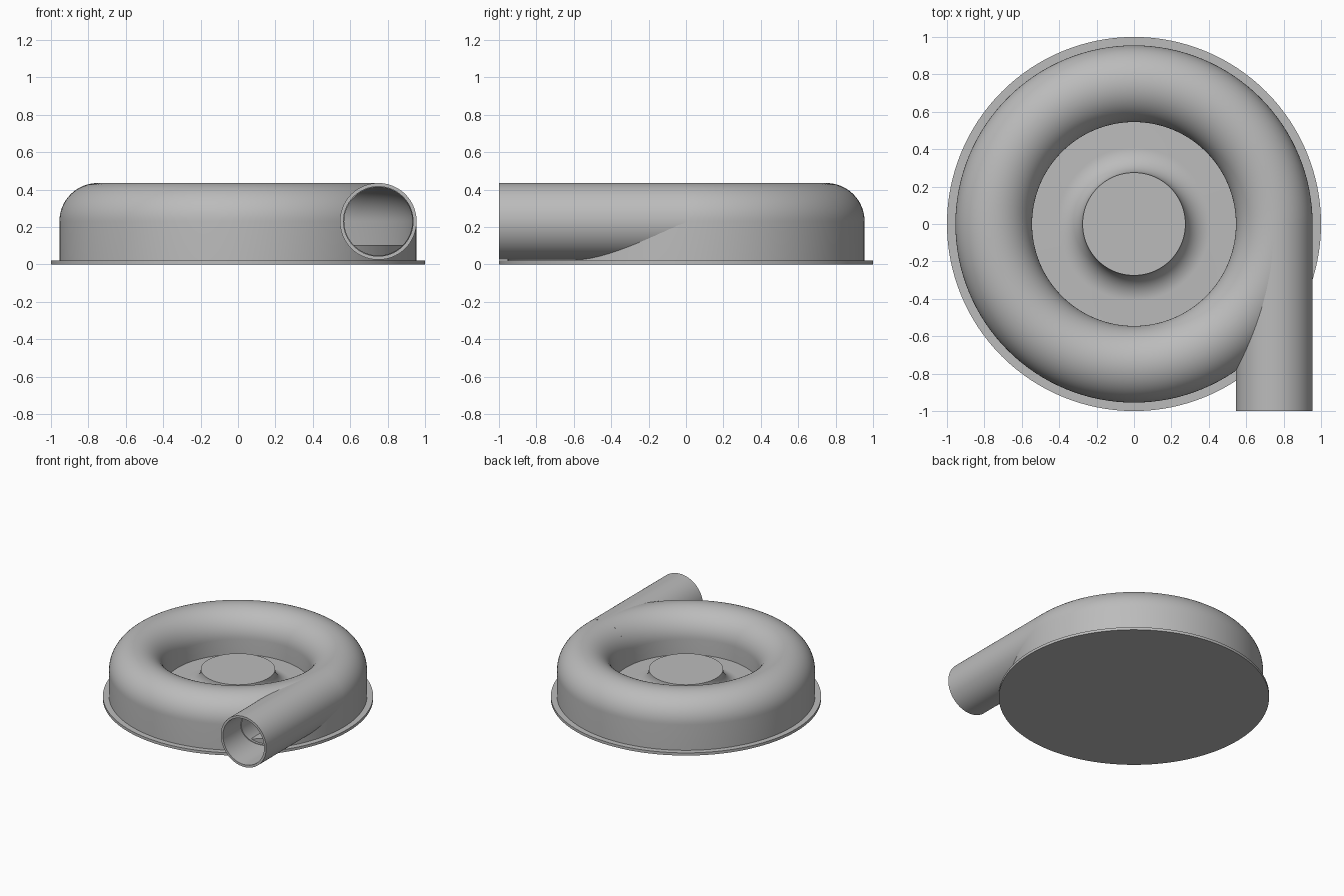
import bpy
import math

cube = bpy.data.objects.get("Cube")
if cube:
    bpy.data.objects.remove(cube, do_unlink=True)

# One grey for the whole housing
grey = bpy.data.materials.new("housing_grey")
grey.use_nodes = True
GREY = (0.5, 0.5, 0.5, 1)
grey.diffuse_color = GREY
grey.node_tree.nodes["Principled BSDF"].inputs["Base Color"].default_value = GREY

SIDES = 128
DUCT_R, DUCT_Z, TUBE = 0.75, 0.23, 0.205
BORE, FLOOR, HUB_TOP = 0.186, 0.105, 0.24


def arc(cx, cz, radius, start, end, steps):
    """Points along an arc, angles in degrees."""
    angles = [math.radians(start + (end - start) * i / steps) for i in range(steps + 1)]
    return [(cx + radius * math.cos(a), cz + radius * math.sin(a)) for a in angles]


def lathe(name, profile, closed=False):
    """Spin an (r, z) profile about z; an open profile gets capped ends."""
    n = len(profile)
    verts = [(r * math.cos(t), r * math.sin(t), z)
             for t in (2 * math.pi * s / SIDES for s in range(SIDES))
             for r, z in profile]
    faces = []
    for s in range(SIDES):
        a, b = s * n, (s + 1) % SIDES * n
        for i in range(n if closed else n - 1):
            j = (i + 1) % n
            faces.append((a + i, b + i, b + j, a + j))
    if not closed:
        faces.append([s * n for s in reversed(range(SIDES))])
        faces.append([s * n + n - 1 for s in range(SIDES)])
    mesh = bpy.data.meshes.new(name)
    mesh.from_pydata(verts, [], faces)
    mesh.update()
    obj = bpy.data.objects.new(name, mesh)
    bpy.context.collection.objects.link(obj)
    mesh.materials.append(grey)
    return obj


def smooth(obj):
    bpy.ops.object.select_all(action="DESELECT")
    obj.select_set(True)
    bpy.context.view_layer.objects.active = obj
    bpy.ops.object.shade_smooth_by_angle(angle=math.radians(30))


def lay_along_y(obj):
    """Turn a z-axis lathe into one running from the duct towards the front."""
    obj.rotation_euler.x = math.radians(90)
    obj.location = (DUCT_R, 0, DUCT_Z)


# Base flange
base = lathe("base_flange", [(1, 0), (1, 0.022)])

# Raised floor with a central hub flowing into it
fillet = HUB_TOP - FLOOR
hub_profile = [(0.94, 0.015), (0.94, FLOOR)]
hub_profile += arc(0.275 + fillet, HUB_TOP, fillet, 270, 180, 16)
hub = lathe("floor_and_hub", hub_profile)

# Hollow ring duct: straight outer wall, domed top, short inner wall
ring_profile = [(DUCT_R + TUBE, 0.02)]
ring_profile += arc(DUCT_R, DUCT_Z, TUBE, 0, 180, 32)
ring_profile += [(DUCT_R - TUBE, FLOOR - 0.005), (DUCT_R - 0.188, FLOOR - 0.005)]
ring_profile += arc(DUCT_R, DUCT_Z, 0.188, 180, 0, 32)
ring_profile += [(DUCT_R + 0.188, 0.02)]
ring = lathe("ring_duct", ring_profile, closed=True)

# Outlet pipe leaving the ring on a tangent
pipe = lathe("outlet_pipe", [(TUBE, 0), (TUBE, 1), (BORE, 1), (BORE, 0)], closed=True)
lay_along_y(pipe)

# Cutter that opens the ring wall into the pipe
cutter = lathe("bore_cutter", [(BORE - 0.004, 0.01), (BORE - 0.004, 1.1)])
lay_along_y(cutter)
cutter.hide_render = True

for obj in (ring, cutter):
    smooth(obj)
    bpy.ops.object.mode_set(mode="EDIT")
    bpy.ops.mesh.select_all(action="SELECT")
    bpy.ops.mesh.normals_make_consistent(inside=False)
    bpy.ops.object.mode_set(mode="OBJECT")

cut = ring.modifiers.new("open_bore", "BOOLEAN")
cut.operation = "DIFFERENCE"
cut.solver = "EXACT"
cut.object = cutter
bpy.context.view_layer.objects.active = ring
bpy.ops.object.modifier_apply(modifier=cut.name)
bpy.data.objects.remove(cutter, do_unlink=True)

# Consistent outward normals and smooth shading with sharp rims
for obj in (base, hub, ring, pipe):
    smooth(obj)
    bpy.ops.object.mode_set(mode="EDIT")
    bpy.ops.mesh.select_all(action="SELECT")
    bpy.ops.mesh.normals_make_consistent(inside=False)
    bpy.ops.object.mode_set(mode="OBJECT")
